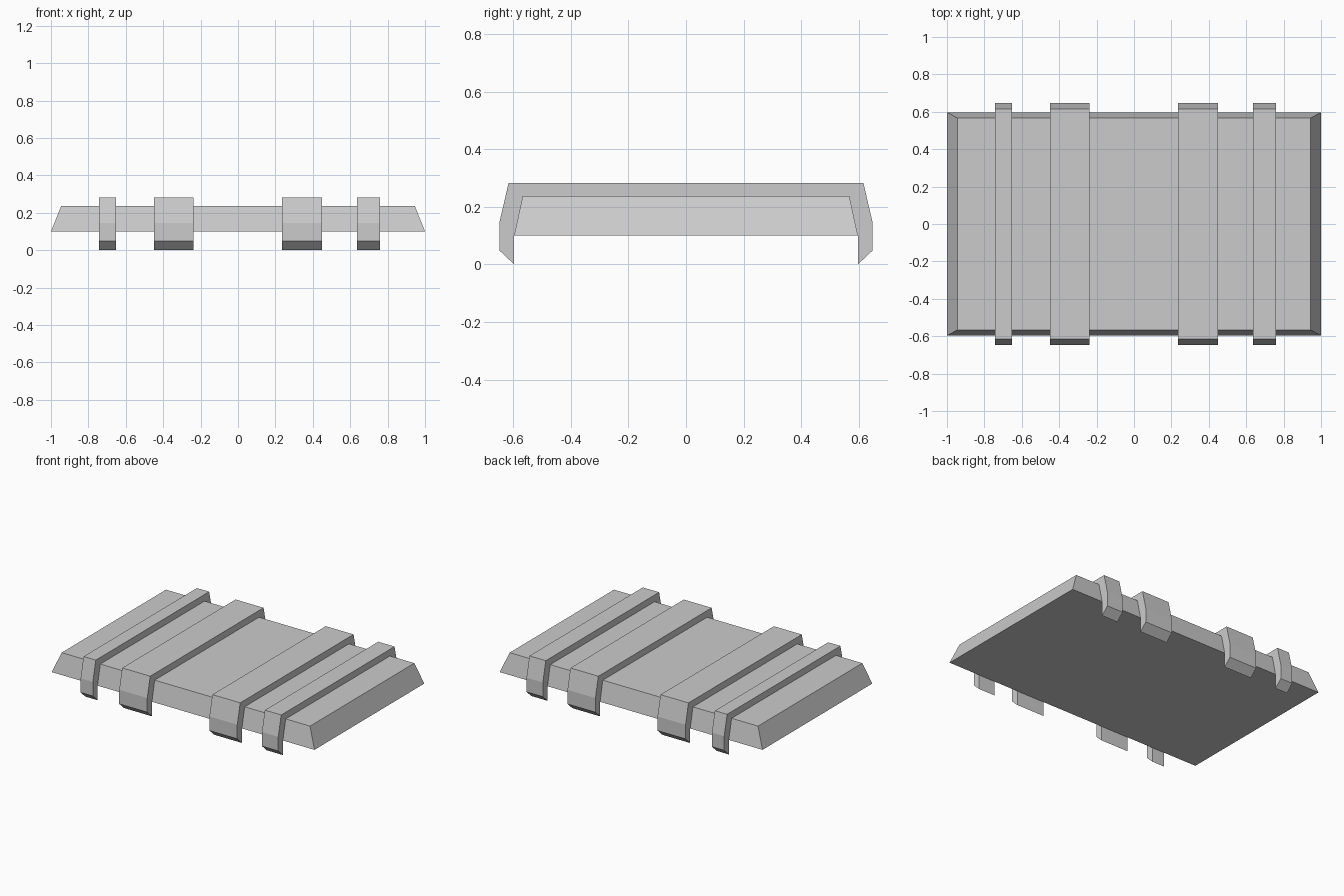
import bpy, bmesh

if "Cube" in bpy.data.objects:
    bpy.data.objects.remove(bpy.data.objects["Cube"])


def make_object(name, bm):
    bmesh.ops.recalc_face_normals(bm, faces=bm.faces)
    mesh = bpy.data.meshes.new(name)
    bm.to_mesh(mesh)
    bm.free()
    obj = bpy.data.objects.new(name, mesh)
    bpy.context.collection.objects.link(obj)
    return obj


# Tapered slab
bm = bmesh.new()
bmesh.ops.create_cube(bm, size=2)
for v in bm.verts:
    top = v.co.z > 0
    v.co.x *= 0.945 if top else 1.0
    v.co.y *= 0.567 if top else 0.597
    v.co.z = 0.237 if top else 0.1
make_object("slab", bm)

# Half profile of a strap (y, z): outer edge from the top down, then the inner edge back up
outer = [(0.616, 0.283), (0.648, 0.145), (0.648, 0.048), (0.597, 0.0)]
inner = [(0.597, 0.1), (0.567, 0.237)]
half = outer + inner
profile = half + [(-y, z) for y, z in reversed(half)]


def strap(name, x0, x1):
    bm = bmesh.new()
    face = bm.faces.new([bm.verts.new((x0, y, z)) for y, z in profile])
    ext = bmesh.ops.extrude_face_region(bm, geom=[face], use_keep_orig=True)
    verts = [g for g in ext["geom"] if isinstance(g, bmesh.types.BMVert)]
    bmesh.ops.translate(bm, verts=verts, vec=(x1 - x0, 0, 0))
    return make_object(name, bm)


# Straps wrapped over the slab
strap("strap_outer_left", -0.744, -0.651)
strap("strap_inner_left", -0.45, -0.237)
strap("strap_inner_right", 0.236, 0.448)
strap("strap_outer_right", 0.636, 0.76)
